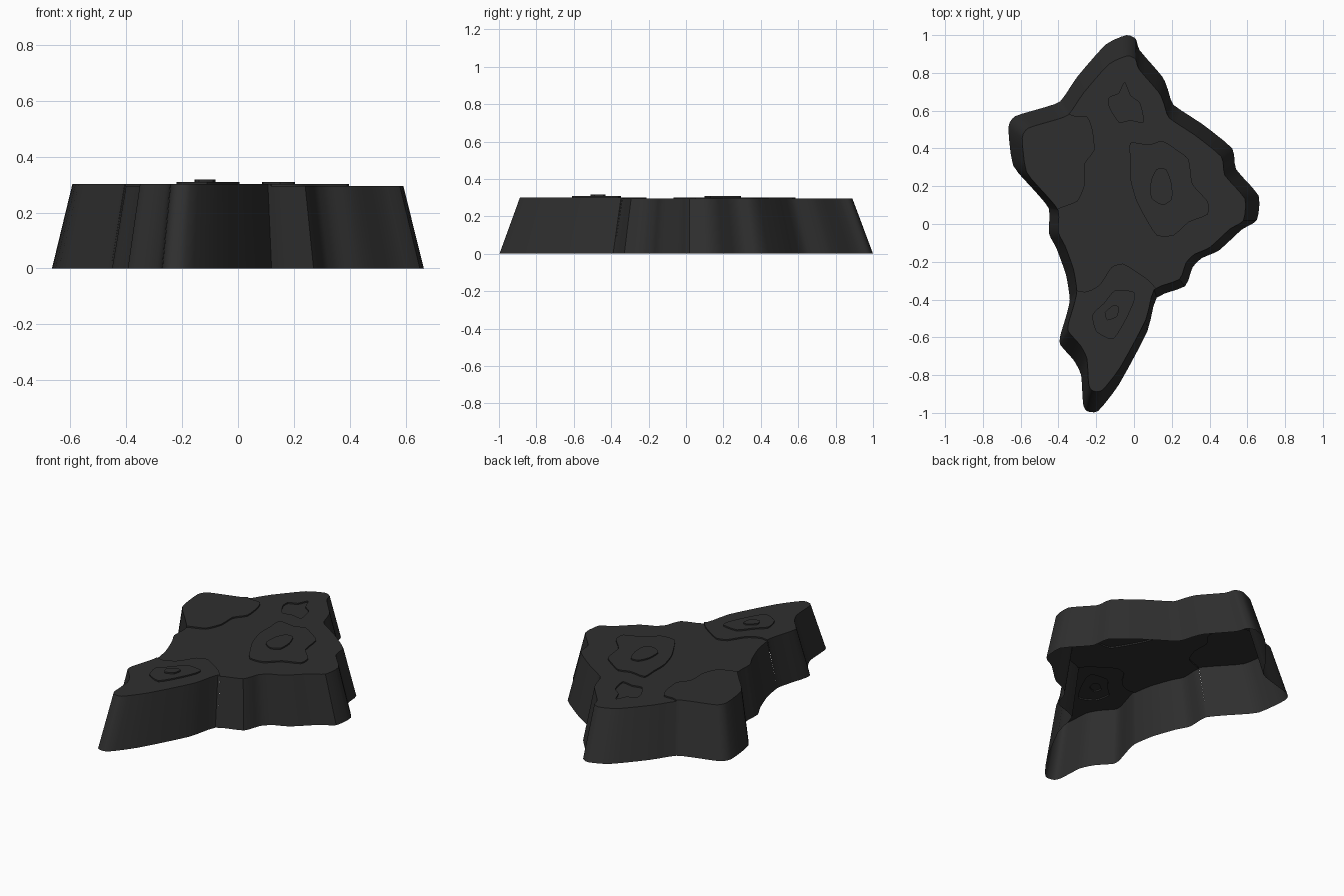
import bpy, bmesh
from mathutils import Vector
from mathutils.geometry import delaunay_2d_cdt, intersect_point_tri_2d

if "Cube" in bpy.data.objects:
    bpy.data.objects.remove(bpy.data.objects["Cube"])

INSET = 0.89          # plateau outline relative to the base outline
TOP, STEP = 0.294, 0.008

# Base outline of the rock
outline = [(-.04, 1), (.01, .98), (.03, .92), (.15, .78), (.18, .71), (.21, .63), (.36, .53),
           (.52, .40), (.54, .29), (.66, .15), (.65, .02), (.57, -.03), (.45, -.14), (.36, -.18),
           (.31, -.23), (.27, -.33), (.12, -.39), (.07, -.57), (-.08, -.85), (-.19, -.99),
           (-.25, -.99), (-.27, -.95), (-.28, -.80), (-.32, -.72), (-.39, -.64), (-.39, -.59),
           (-.36, -.49), (-.34, -.40), (-.36, -.27), (-.41, -.13), (-.45, -.05), (-.45, .08),
           (-.53, .18), (-.64, .31), (-.665, .51), (-.63, .57), (-.50, .61), (-.39, .65),
           (-.30, .78), (-.15, .95)]

# Height contours on the plateau
centre_rise = [(-.02, .43), (.08, .42), (.15, .44), (.23, .39), (.29, .34), (.31, .21), (.39, .12),
               (.39, .05), (.29, .01), (.21, -.06), (.12, -.06), (.05, .05), (.01, .13),
               (-.02, .24), (-.02, .34)]
centre_peak = [(.12, .29), (.17, .29), (.20, .21), (.20, .13), (.15, .10), (.09, .14), (.09, .23)]
south_shelf = [(-.5, -.365), (-.26, -.36), (-.18, -.32), (-.12, -.23), (-.06, -.21), (.01, -.25),
               (.08, -.30), (.14, -.36), (.3, -.42), (.3, -1.1), (-.5, -1.1)]
south_rise = [(-.10, -.35), (0, -.36), (0, -.41), (-.04, -.50), (-.11, -.61), (-.20, -.57),
              (-.22, -.48), (-.16, -.42)]
south_peak = [(-.11, -.43), (-.08, -.44), (-.09, -.49), (-.14, -.51), (-.155, -.47)]
west_shelf = [(-.45, .75), (-.34, .58), (-.25, .57), (-.22, .50), (-.21, .39), (-.26, .32),
              (-.26, .21), (-.30, .12), (-.39, .085), (-.6, .0), (-.9, .2), (-.9, .7)]
north_hollow = [(-.05, .75), (-.02, .68), (.03, .64), (.05, .54), (-.02, .55), (-.08, .54),
                (-.13, .62), (-.13, .67), (-.08, .69)]


def smooth_loop(points, cuts=3):
    """Closed rounded curve through the points."""
    p = [Vector(q) for q in points]
    n, out = len(p), []
    for i in range(n):
        a, b, c, d = p[i - 1], p[i], p[(i + 1) % n], p[(i + 2) % n]
        m0, m1 = (c - a) * 0.3, (d - b) * 0.3
        for k in range(cuts):
            t = k / cuts
            out.append(b * (2*t**3 - 3*t*t + 1) + m0 * (t**3 - 2*t*t + t)
                       + c * (3*t*t - 2*t**3) + m1 * (t**3 - t*t))
    return out


def inside(pt, loop):
    hit = False
    for i in range(len(loop)):
        a, b = loop[i - 1], loop[i]
        if (a.y > pt.y) != (b.y > pt.y) and pt.x < a.x + (pt.y - a.y) / (b.y - a.y) * (b.x - a.x):
            hit = not hit
    return hit


rim = [p * INSET for p in smooth_loop(outline)]
regions = [(smooth_loop(c), s) for c, s in
           [(centre_rise, 1), (centre_peak, 1), (south_shelf, 1), (south_rise, 1),
            (south_peak, 1), (west_shelf, 1), (north_hollow, -1)]]

# Triangulate the plateau along all contours
verts, edges = [], []
for loop in [rim] + [r[0] for r in regions]:
    s, n = len(verts), len(loop)
    verts += loop
    edges += [(s + i, s + (i + 1) % n) for i in range(n)]
co, _, tris, *_ = delaunay_2d_cdt(verts, edges, [], 0, 1e-5)

bm = bmesh.new()
cache = {}


def vert(i, z, scale=1.0):
    key = (i, round(z, 4))
    if key not in cache:
        cache[key] = bm.verts.new((co[i].x * scale, co[i].y * scale, z))
    return cache[key]


# Flat tops at each level
sides = {}
for tri in tris:
    mid = sum((co[i] for i in tri), Vector((0, 0))) / len(tri)
    if not inside(mid, rim):
        continue
    z = TOP + STEP * sum(s for loop, s in regions if inside(mid, loop))
    bm.faces.new([vert(i, z) for i in tri])
    for k in range(len(tri)):
        sides[(tri[k - 1], tri[k])] = z

# Small steps between levels, and the sloping outer wall (open underneath)
for (a, b), z in sides.items():
    other = sides.get((b, a))
    if other is None:
        bm.faces.new([vert(b, z), vert(a, z), vert(a, 0, 1 / INSET), vert(b, 0, 1 / INSET)])
    elif z - other > 1e-4:
        bm.faces.new([vert(b, z), vert(a, z), vert(a, other), vert(b, other)])

mesh = bpy.data.meshes.new("rock_plateau")
bm.to_mesh(mesh)
bm.free()
rock = bpy.data.objects.new("rock_plateau", mesh)
bpy.context.collection.objects.link(rock)

mat = bpy.data.materials.new("charcoal")
mat.diffuse_color = (0.028, 0.028, 0.028, 1)
mat.use_nodes = True
mat.node_tree.nodes["Principled BSDF"].inputs["Base Color"].default_value = mat.diffuse_color
mesh.materials.append(mat)

bpy.context.view_layer.objects.active = rock
rock.select_set(True)
bpy.ops.object.shade_smooth_by_angle(angle=0.6)
